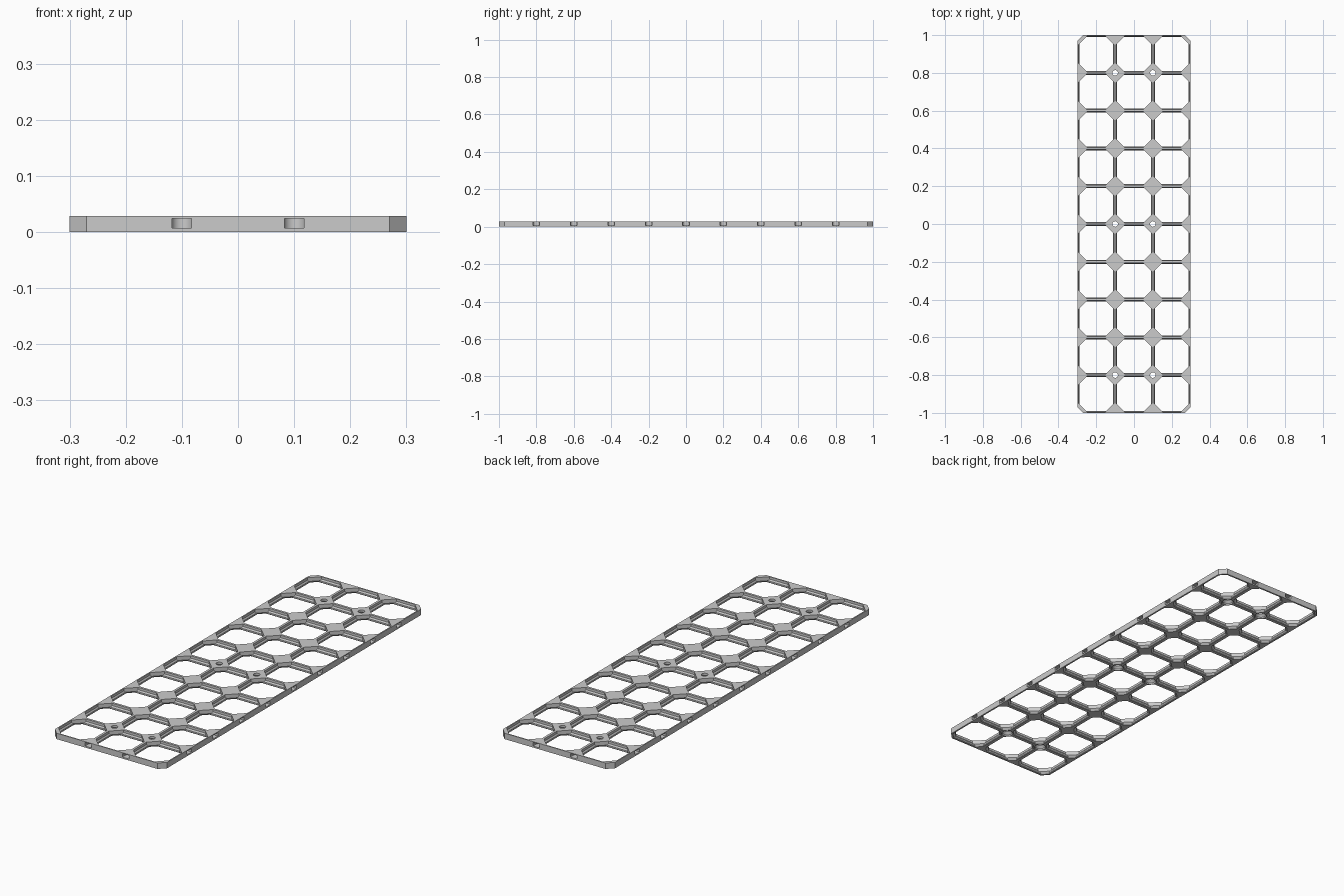
import bpy, bmesh, math

if "Cube" in bpy.data.objects:
    bpy.data.objects.remove(bpy.data.objects["Cube"])

MM = 1 / 140            # the grid pitch of 28 mm equals 0.2 units
PITCH, COLS, ROWS, THICK = 28.0, 3, 10, 4.0
W, L = COLS * PITCH / 2, ROWS * PITCH / 2


def loft(bm, rings):
    """Closed solid through a stack of matching outlines."""
    loops = [[bm.verts.new((x * MM, y * MM, z * MM)) for x, y, z in r] for r in rings]
    n = len(loops[0])
    for a, b in zip(loops, loops[1:]):
        for i in range(n):
            j = (i + 1) % n
            bm.faces.new((a[i], a[j], b[j], b[i]))
    bm.faces.new(loops[0][::-1])
    bm.faces.new(loops[-1])


def make_object(name, bm):
    bmesh.ops.recalc_face_normals(bm, faces=bm.faces)
    mesh = bpy.data.meshes.new(name)
    bm.to_mesh(mesh)
    bm.free()
    ob = bpy.data.objects.new(name, mesh)
    bpy.context.collection.objects.link(ob)
    return ob


def octagon(cx, cy, hx, hy, leg, z):
    """Rectangle with its four corners cut off."""
    return [(cx + x, cy + y, z) for x, y in (
        (hx, -hy + leg), (hx, hy - leg), (hx - leg, hy), (-hx + leg, hy),
        (-hx, hy - leg), (-hx, -hy + leg), (-hx + leg, -hy), (hx - leg, -hy))]


def circle(cx, cy, r, z, n=40):
    return [(cx + r * math.cos(2 * math.pi * i / n),
             cy + r * math.sin(2 * math.pi * i / n), z) for i in range(n)]


# Plate with chamfered corners
bm = bmesh.new()
loft(bm, [octagon(0, 0, W, L, 4.2, z) for z in (0, THICK)])
plate = make_object("grid_plate", bm)

# Cell openings: (height, wall inset, diagonal corner inset)
profile = [(-1, 1.1, 4.17), (0, 1.1, 4.17), (0.4, 1.5, 4.57), (1.4, 1.5, 5.57),
           (2.4, 0.8, 5.57), (THICK + 1, 0.8, 5.57)]
bm = bmesh.new()
for i in range(COLS):
    for j in range(ROWS):
        cx, cy = (i + 0.5) * PITCH - W, (j + 0.5) * PITCH - L
        loft(bm, [octagon(cx, cy, 14 - t, 14 - t, c * math.sqrt(2) - 2 * t, z)
                  for z, t, c in profile])
cells = make_object("cell_cutter", bm)

# Connector slots in the rim, at the end of every inner bar
slot = [(-2.45, -1), (2.45, -1), (2.45, 0)]
slot += [(2.6 * math.cos(math.pi * k / 24), 2.5 + 2.6 * math.sin(math.pi * k / 24))
         for k in range(25)]
slot += [(-2.45, 0)]
bm = bmesh.new()
for s in (-1, 1):
    for i in range(1, COLS):
        x = i * PITCH - W
        loft(bm, [[(x + u, s * (L - d), z) for u, d in slot] for z in (1.0, 3.4)])
    for j in range(1, ROWS):
        y = j * PITCH - L
        loft(bm, [[(s * (W - d), y + u, z) for u, d in slot] for z in (1.0, 3.4)])
slots = make_object("connector_slot_cutter", bm)

# Screw holes, countersunk from below
bm = bmesh.new()
for x in (-14, 14):
    for y in (-112, 0, 112):
        loft(bm, [circle(x, y, r, z) for r, z in
                  ((3.6, -1), (3.6, 1.0), (2.05, 2.55), (2.05, THICK + 1))])
screws = make_object("screw_hole_cutter", bm)

# Cut everything out of the plate
bpy.context.view_layer.objects.active = plate
plate.select_set(True)
for cutter in (cells, slots, screws):
    mod = plate.modifiers.new(cutter.name, 'BOOLEAN')
    mod.operation, mod.solver, mod.object = 'DIFFERENCE', 'EXACT', cutter
    bpy.ops.object.modifier_apply(modifier=mod.name)
    bpy.data.objects.remove(cutter)

# Plain grey finish
grey = bpy.data.materials.new("light_grey")
grey.diffuse_color = (0.6, 0.6, 0.6, 1)
grey.use_nodes = True
grey.node_tree.nodes["Principled BSDF"].inputs["Base Color"].default_value = grey.diffuse_color
plate.data.materials.clear()
plate.data.materials.append(grey)
bpy.ops.object.shade_smooth_by_angle(angle=math.radians(20))
